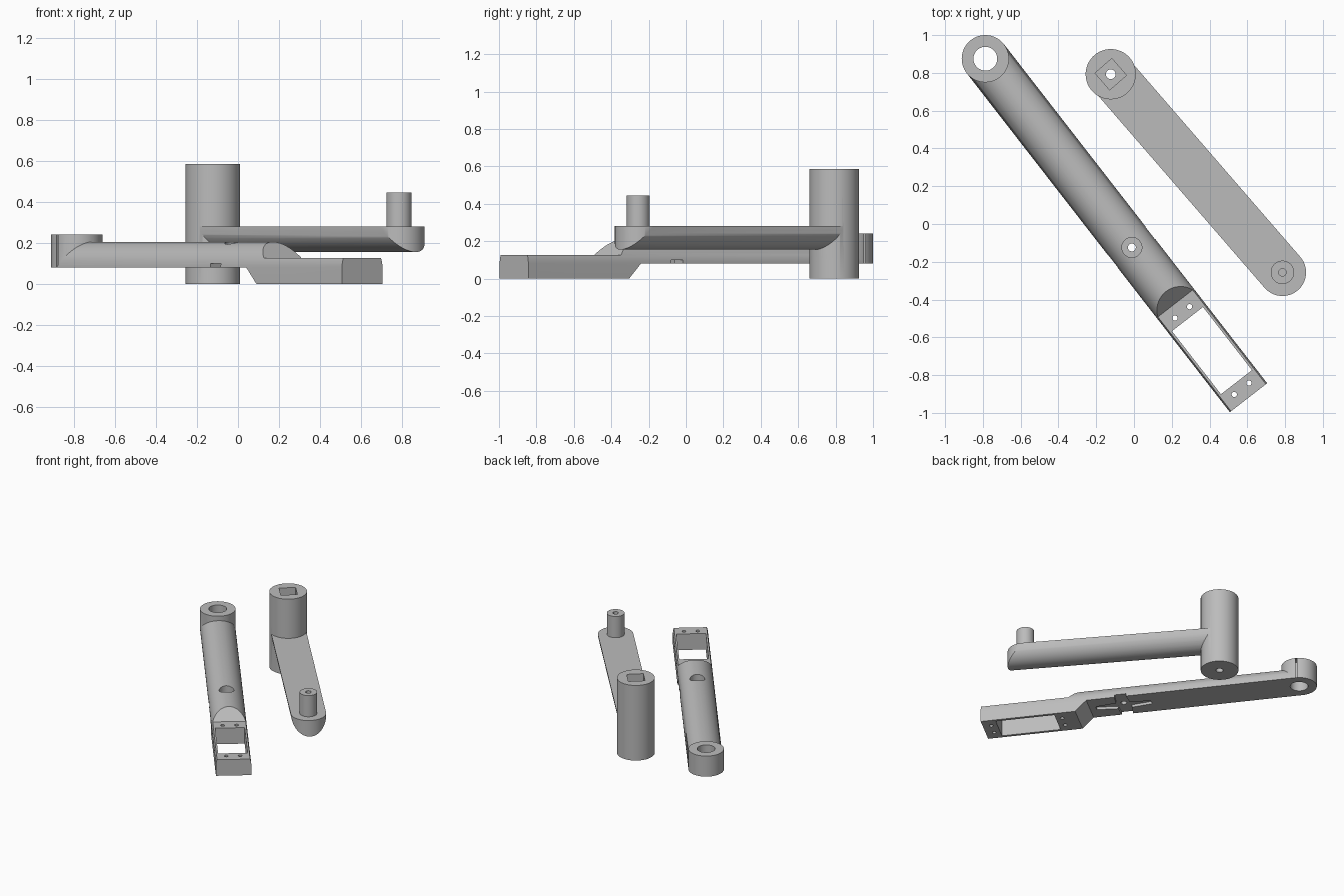
import bpy, bmesh, math

if "Cube" in bpy.data.objects:
    bpy.data.objects.remove(bpy.data.objects["Cube"])

grey = bpy.data.materials.new("plain_grey")
grey.diffuse_color = (0.5, 0.5, 0.5, 1)
grey.use_nodes = True
grey.node_tree.nodes["Principled BSDF"].inputs["Base Color"].default_value = grey.diffuse_color


def prism(name, pts, direction):
    """Solid made by sweeping a closed polygon of 3D points along a vector."""
    bm = bmesh.new()
    face = bm.faces.new([bm.verts.new(p) for p in pts])
    swept = bmesh.ops.extrude_face_region(bm, geom=[face])["geom"]
    bmesh.ops.translate(bm, vec=direction,
                        verts=[g for g in swept if isinstance(g, bmesh.types.BMVert)])
    bmesh.ops.recalc_face_normals(bm, faces=bm.faces)
    me = bpy.data.meshes.new(name)
    bm.to_mesh(me)
    bm.free()
    me.materials.append(grey)
    ob = bpy.data.objects.new(name, me)
    bpy.context.collection.objects.link(ob)
    return ob


def cyl(name, x, y, r, z0, z1, n=64):
    pts = [(x + r * math.cos(2 * math.pi * i / n), y + r * math.sin(2 * math.pi * i / n), z0)
           for i in range(n)]
    return prism(name, pts, (0, 0, z1 - z0))


def block(name, x0, x1, hw, z0, z1):
    return prism(name, [(x0, -hw, z0), (x1, -hw, z0), (x1, hw, z0), (x0, hw, z0)],
                 (0, 0, z1 - z0))


def combine(ob, other, op):
    """Boolean another solid into ob and discard it."""
    mod = ob.modifiers.new("bool", 'BOOLEAN')
    mod.operation, mod.object, mod.solver = op, other, 'EXACT'
    bpy.ops.object.select_all(action='DESELECT')
    bpy.context.view_layer.objects.active = ob
    ob.select_set(True)
    bpy.ops.object.modifier_apply(modifier=mod.name)
    bpy.data.objects.remove(other)


def place(ob, x, y, dx, dy):
    """Smooth the part, then turn its local x axis to (dx, dy) and move it."""
    bpy.ops.object.select_all(action='DESELECT')
    bpy.context.view_layer.objects.active = ob
    ob.select_set(True)
    bpy.ops.object.shade_smooth_by_angle(angle=math.radians(30))
    ob.location = (x, y, 0)
    ob.rotation_euler = (0, 0, math.atan2(dy, dx))


R = 0.125
N = 40
LEN = 2.272

# Servo arm: domed bar trimmed by its side outline
dome = [(0, R * math.cos(math.pi * i / N), 0.08 + R * math.sin(math.pi * i / N))
        for i in range(N + 1)]
servo_arm = prism("servo_arm", dome + [(0, -R, -0.1), (0, R, -0.1)], (LEN, 0, 0))
outline = [(-0.1, 0.08), (1.51, 0.08), (1.59, 0), (LEN + 0.1, 0), (LEN + 0.1, 0.125),
           (1.64, 0.125), (1.54, 0.225), (-0.1, 0.225)]
combine(servo_arm, prism("side_outline", [(x, -0.3, z) for x, z in outline], (0, 0.6, 0)),
        'INTERSECT')

# Ring at the end of the servo arm
combine(servo_arm, cyl("ring", 0, 0, R, 0.08, 0.24), 'UNION')
combine(servo_arm, cyl("ring_bore", 0, 0, 0.063, -0.1, 0.4), 'DIFFERENCE')

# Servo opening and its four screw holes
combine(servo_arm, block("servo_opening", 1.745, 2.168, 0.104, -0.1, 0.3), 'DIFFERENCE')
for x in (1.70, 2.212):
    for y in (-0.049, 0.049):
        combine(servo_arm, cyl("screw_hole", x, y, 0.014, -0.1, 0.3, 24), 'DIFFERENCE')

# Pivot screw hole with counterbore, and cross shaped horn recess below
HX = 1.265
combine(servo_arm, cyl("counterbore", HX, 0, 0.053, 0.135, 0.4, 48), 'DIFFERENCE')
horn_long = [(-0.2, -0.02), (0, -0.045), (0.2, -0.02), (0.2, 0.02), (0, 0.045), (-0.2, 0.02)]
horn_wide = [(-0.04, -0.14), (0.04, -0.14), (0.052, 0), (0.04, 0.14), (-0.04, 0.14),
             (-0.052, 0)]
for shape in (horn_long, horn_wide):
    combine(servo_arm, prism("horn_recess", [(HX + x, y, 0.03) for x, y in shape],
                             (0, 0, 0.07)), 'DIFFERENCE')
combine(servo_arm, cyl("pivot_hole", HX, 0, 0.021, -0.1, 0.4, 24), 'DIFFERENCE')
place(servo_arm, -0.787, 0.875, 1.392, -1.793)

# Crank arm: bar flat on top and round below, ending in a rounded tip
REACH = 1.388
belly = [(0, R * math.cos(math.pi * i / N), 0.28 - R * math.sin(math.pi * i / N))
         for i in range(N + 1)]
crank_arm = prism("crank_arm", belly, (REACH + 0.2, 0, 0))
tip = [(REACH + R * math.sin(math.pi * i / N), -R * math.cos(math.pi * i / N), 0)
       for i in range(N + 1)]
plan = [(-0.1, R, 0), (-0.1, -R, 0)] + tip
combine(crank_arm, prism("plan_outline", plan, (0, 0, 0.6)), 'INTERSECT')

# Tall hub with square socket and through hole
combine(crank_arm, cyl("hub", 0, 0, 0.133, 0, 0.585), 'UNION')
combine(crank_arm, block("square_socket", -0.059, 0.059, 0.059, 0.33, 0.8), 'DIFFERENCE')
combine(crank_arm, cyl("hub_hole", 0, 0, 0.026, -0.1, 0.5, 24), 'DIFFERENCE')

# Peg with a blind screw hole
combine(crank_arm, cyl("peg", REACH, 0, 0.062, 0.24, 0.445, 48), 'UNION')
combine(crank_arm, cyl("peg_hole", REACH, 0, 0.02, 0.24, 0.6, 24), 'DIFFERENCE')
place(crank_arm, -0.123, 0.793, 0.908, -1.048)
